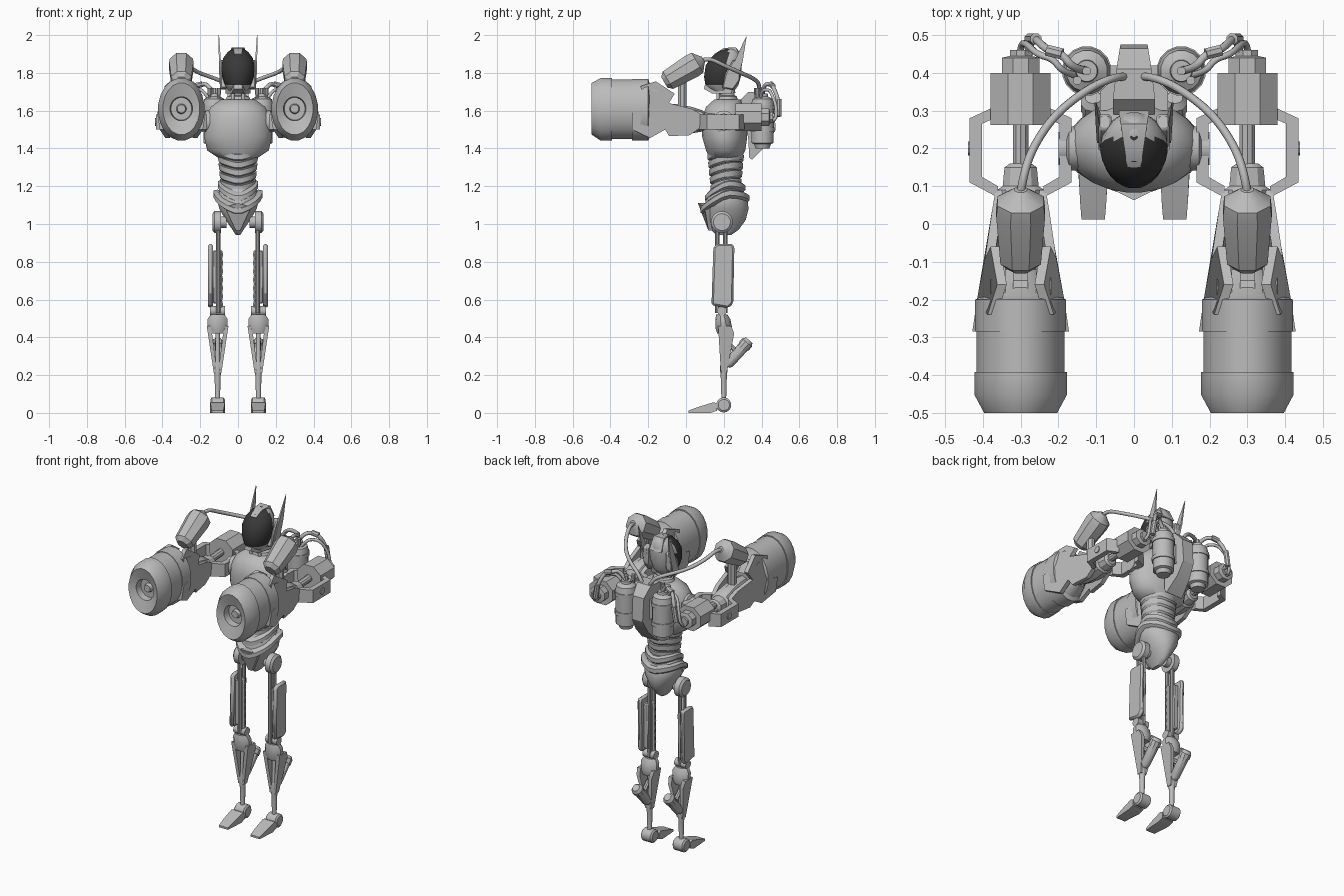
import bpy, bmesh
from math import sin, cos, pi, radians, sqrt
from mathutils import Vector

old = bpy.data.objects.get("Cube")
if old:
    bpy.data.objects.remove(old, do_unlink=True)


def material(name, value):
    mat = bpy.data.materials.new(name)
    mat.use_nodes = True
    colour = (value, value, value, 1)
    mat.diffuse_color = colour
    mat.node_tree.nodes["Principled BSDF"].inputs["Base Color"].default_value = colour
    return mat


GREY = material("light grey metal", 0.5)
DARK = material("dark visor glass", 0.04)


def finish(name, mesh, pair=False, bevel=0, angle=32):
    """Shade the mesh, link it, and add bevel and mirror where wanted."""
    mesh.materials.append(GREY)
    mesh.shade_smooth()
    mesh.set_sharp_from_angle(angle=radians(angle))
    obj = bpy.data.objects.new(name, mesh)
    bpy.context.scene.collection.objects.link(obj)
    if bevel:
        mod = obj.modifiers.new("bevel", "BEVEL")
        mod.width, mod.segments, mod.limit_method = bevel, 1, "ANGLE"
    if pair:
        obj.modifiers.new("mirror", "MIRROR")
    return obj


def skin(name, rings, **options):
    """Join matching rings of points into a capped solid."""
    bm = bmesh.new()
    rows = [[bm.verts.new(p) for p in ring] for ring in rings]
    n = len(rows[0])
    for low, high in zip(rows, rows[1:]):
        for i in range(n):
            j = (i + 1) % n
            bm.faces.new((low[i], low[j], high[j], high[i]))
    bm.faces.new(rows[0])
    bm.faces.new(rows[-1])
    bmesh.ops.recalc_face_normals(bm, faces=bm.faces)
    mesh = bpy.data.meshes.new(name)
    bm.to_mesh(mesh)
    bm.free()
    return finish(name, mesh, **options)


def circle(n):
    return [(cos(2 * pi * (i + .5) / n), sin(2 * pi * (i + .5) / n)) for i in range(n)]


def loft(name, sections, n=20, axis="z", x=0, warp=None, **options):
    """Elliptical sections (position, x radius, other radius, other centre)."""
    rings = []
    for t, rx, rv, c in sections:
        ring = [(x + rx * u, c + rv * v, t) if axis == "z" else (x + rx * u, t, c + rv * v)
                for u, v in circle(n)]
        rings.append([warp(*p) for p in ring] if warp else ring)
    return skin(name, rings, **options)


def turned(name, a, b, profile, n=12, **options):
    """Lathe (fraction, radius) pairs along the line from a to b."""
    a, b = Vector(a), Vector(b)
    q = (b - a).to_track_quat("Z", "Y")
    rings = [[a.lerp(b, t) + q @ Vector((r * u, r * v, 0)) for u, v in circle(n)]
             for t, r in profile]
    return skin(name, rings, **options)


def rod(name, a, b, r, n=10, **options):
    return turned(name, a, b, [(0, r), (1, r)], n, **options)


def prism(name, outline, start, end, axis="x", **options):
    """Extrude an outline; start and end may be rules of the outline point."""
    def ring(level):
        out = []
        for u, v in outline:
            t = level(u, v) if callable(level) else level
            out.append((t, u, v) if axis == "x" else (u, v, t) if axis == "z" else (u, t, v))
        return out
    return skin(name, [ring(start), ring(end)], **options)


def tube(name, points, r):
    """A round hose through the points, with its mirrored twin."""
    curve = bpy.data.curves.new(name, "CURVE")
    curve.dimensions, curve.bevel_depth, curve.bevel_resolution = "3D", r, 2
    spline = curve.splines.new("NURBS")
    spline.points.add(len(points) - 1)
    for p, co in zip(spline.points, points):
        p.co = (*co, 1)
    spline.use_endpoint_u, spline.order_u = True, 3
    helper = bpy.data.objects.new("hose_path", curve)
    bpy.context.scene.collection.objects.link(helper)
    graph = bpy.context.evaluated_depsgraph_get()
    mesh = bpy.data.meshes.new_from_object(helper.evaluated_get(graph))
    bpy.data.objects.remove(helper)
    return finish(name, mesh, pair=True, angle=60)


# Torso: rounded chest, ribbed waist, neck
loft("chest", [(1.34, .09, .08, .21), (1.39, .165, .105, .21), (1.46, .18, .12, .205),
               (1.56, .175, .122, .205), (1.62, .145, .105, .21), (1.66, .09, .07, .22)],
     24, angle=45)
loft("waist_core", [(1.16, .08, .07, .21), (1.4, .095, .075, .21)])
for i in range(5):
    z, grow = 1.19 + i * .042, i * .004
    loft("waist_rib", [(z, .085 + grow, .073 + grow, .212), (z + .008, .093 + grow, .082 + grow, .212),
                       (z + .036, .096 + grow, .084 + grow, .212)],
         warp=lambda x, y, z: (x, y, z + .2 * (y - .21) + .2 * abs(x) - .01))
loft("collar", [(1.64, .075, .06, .22), (1.675, .06, .05, .22), (1.68, .045, .04, .22)], 16)
turned("neck", (0, .23, 1.65), (0, .21, 1.74), [(0, .035), (.4, .035), (.4, .042), (.6, .042), (.6, .033), (1, .033)])
turned("throat_pipe", (.03, .17, 1.64), (.025, .17, 1.72), [(0, .01), (1, .01)], pair=True)

# Head: egg-shaped helmet whose front faces are the visor
head = loft("helmet", [(1.69, .04, .05, .195), (1.73, .066, .085, .19), (1.736, .069, .088, .19),
                       (1.78, .085, .098, .193), (1.84, .089, .096, .2), (1.88, .078, .083, .213),
                       (1.91, .055, .06, .225), (1.928, .03, .035, .235), (1.935, .008, .01, .24)],
            28, angle=50)
head.data.materials.append(DARK)
for face in head.data.polygons:
    if face.center.z > 1.735 and face.center.y < .225:
        face.material_index = 1
prism("crest", [(.155, 1.885), (.15, 1.9), (.2, 1.932), (.265, 1.935), (.3, 1.86), (.27, 1.86)],
      lambda y, z: -.018 - .15 * max(0, y - .15), lambda y, z: .018 + .15 * max(0, y - .15))
prism("ear_guard", [(.19, 1.72), (.25, 1.71), (.285, 1.76), (.29, 1.86), (.25, 1.87), (.21, 1.8)],
      .06, .094, pair=True, bevel=.006)
prism("horn", [(.215, 1.75), (.265, 1.74), (.3, 1.86), (.322, 2), (.265, 1.88)],
      lambda y, z: .082 + (z - 1.74) * .07, lambda y, z: .098 + (z - 1.74) * .025, pair=True)
prism("chin_guard", [(.1, 1.735), (.095, 1.715), (.14, 1.69), (.24, 1.69), (.25, 1.735)],
      lambda y, z: -.02 - .3 * (y - .09), lambda y, z: .02 + .3 * (y - .09))

# Pelvis: pointed bowl with drooping belts
loft("pelvis", [(.942, .012, .04, .2), (.97, .03, .075, .205), (1.02, .065, .105, .212),
                (1.08, .1, .118, .215), (1.14, .115, .11, .215), (1.19, .09, .08, .212)], angle=50)


def droop(x, y, z):
    front = max(0, .215 - y)
    return x, y - front * .15, z - front * .55 + .25 * abs(x)


for name, z, size in (("upper_belt", 1.165, .1), ("lower_belt", 1.11, .122)):
    loft(name, [(z, size * .95, size * .9, .215), (z + .01, size * 1.08, size, .215),
                (z + .035, size * 1.08, size, .215), (z + .045, size * .9, size * .85, .215)],
         warp=droop, angle=40)
prism("loin_plate", [(-.07, 1.09), (0, 1.11), (.07, 1.09), (.012, .965), (-.012, .965)],
      lambda x, z: .07 + (1.09 - z) * .35 + abs(x) * .4, .14, "y")

# Backpack: spine block and two tanks
prism("spine_pack", [(.29, 1.66), (.33, 1.7), (.41, 1.7), (.465, 1.64), (.475, 1.5), (.43, 1.42),
                     (.35, 1.34), (.335, 1.35), (.33, 1.45)],
      lambda y, z: -.056 + .16 * max(0, y - .35), lambda y, z: .056 - .16 * max(0, y - .35))
turned("back_tank", (.125, .405, 1.4), (.125, .405, 1.69),
       [(0, .038), (.08, .045), (.1, .06), (.3, .06), (.3, .066), (.38, .066), (.38, .061), (.7, .061),
        (.7, .066), (.78, .066), (.78, .062), (.9, .055), (.95, .03), (1, .028)], 16, pair=True)
for x, y in ((.1, .37), (.125, .405), (.15, .38)):
    turned("tank_valve", (x, y, 1.65), (x, y, 1.72), [(0, .008), (.5, .008), (.5, .012), (1, .012)], 8, pair=True)
prism("tank_mount", [(.3, 1.5), (.42, 1.5), (.42, 1.62), (.3, 1.62)], .03, .09, pair=True)

# Shoulder drum, link rod and side brackets
AX = .3
loft("shoulder_drum", [(.262, .086, .078, 1.565), (.4, .086, .078, 1.565), (.4, .054, .05, 1.565),
                       (.44, .054, .05, 1.565), (.445, .03, .03, 1.565), (.46, .03, .03, 1.565)],
     8, "y", AX, pair=True)
rod("shoulder_rod", (AX, .1, 1.55), (AX, .27, 1.56), .022, pair=True)
bracket = [(.37, .31), (.435, .28), (.435, .11), (.36, .07), (.36, .1), (.403, .125), (.403, .265), (.37, .28)]
prism("outer_bracket", bracket, 1.5, 1.58, "z", pair=True)
prism("inner_bracket", [(2 * AX - x, y) for x, y in bracket], 1.5, 1.58, "z", pair=True)
turned("shoulder_joint", (.13, .2, 1.54), (.2, .2, 1.54), [(0, .06), (.6, .06), (.7, .045), (1, .045)], 14, pair=True)
rod("bracket_pin", (.43, .2, 1.54), (.44, .2, 1.54), .02, pair=True)

# Forearm and cannon
loft("forearm", [(-.14, .045, .06, 1.57), (-.05, .055, .075, 1.56), (.03, .062, .07, 1.55), (.09, .066, .055, 1.545),
                 (.1, .05, .045, 1.545), (.15, .045, .04, 1.545), (.16, .03, .03, 1.545)], 10, "y", AX, pair=True)
loft("cannon", [(-.44, .03, .03, 1.61), (-.44, .055, .06, 1.61), (-.48, .06, .064, 1.61), (-.5, .098, .138, 1.61),
                (-.452, .124, .167, 1.607), (-.392, .124, .167, 1.607), (-.392, .118, .16, 1.607), (-.285, .118, .16, 1.607),
                (-.285, .122, .165, 1.605), (-.2, .122, .165, 1.605), (-.19, .1, .14, 1.6), (-.12, .06, .08, 1.58)],
     20, "y", AX, pair=True)
turned("muzzle_core", (AX, -.43, 1.61), (AX, -.46, 1.61), [(0, .03), (1, .022)], pair=True)


def sleeve_offset(y, z):
    width = .128 - max(0, y + .27) * .17
    return width * sqrt(max(.1, 1 - ((z - 1.59) / .2) ** 2))


# Jagged side armour hugging the cannon and the forearm
sleeve = [(-.285, 1.5), (-.285, 1.59), (-.2, 1.61), (-.24, 1.73), (-.16, 1.755), (-.06, 1.69), (-.09, 1.64),
          (.03, 1.61), (.09, 1.575), (.09, 1.52), (.02, 1.47), (-.09, 1.465), (-.11, 1.5), (-.19, 1.455)]
for side, name in ((1, "outer_sleeve"), (-1, "inner_sleeve")):
    prism(name, sleeve, lambda y, z: AX + side * sleeve_offset(y, z),
          lambda y, z: AX + side * (sleeve_offset(y, z) - .025), pair=True)
for x in (-.06, 0, .06):
    prism("recoil_block", [(-.2, 1.66), (-.2, 1.72), (-.15, 1.71), (-.11, 1.65)], AX + x - .02, AX + x + .02, pair=True)

# Pods above the forearms and all hoses
turned("arm_pod", (AX, -.115, 1.75), (AX, .08, 1.865),
       [(0, .035), (.1, .058), (.75, .07), (.9, .066), (1, .035), (1.06, .018)], 8, pair=True)
rod("pod_stand", (AX, -.02, 1.58), (AX, -.02, 1.78), .025, 8, pair=True)
tube("pod_hose", [(AX, .08, 1.865), (.295, .12, 1.88), (.27, .2, 1.84), (.21, .29, 1.8),
                  (.12, .36, 1.77), (.05, .39, 1.74), (.025, .39, 1.69)], .011)
hose = [(.28, .44, 1.57), (.275, .49, 1.57), (.26, .49, 1.66), (.23, .46, 1.73),
        (.19, .45, 1.74), (.16, .41, 1.74), (.12, .405, 1.68)]
tube("drum_hose", hose, .011)
tube("second_hose", [(x + .025, y - .012, z - .03) for x, y, z in hose], .009)
for a, b in zip(hose[1:5:2], hose[2:6:2]):
    rod("hose_coupling", a, b, .016, 8, pair=True)

# Legs
LX = .108
turned("hip_joint", (.06, .19, 1.01), (.135, .19, 1.01), [(0, .03), (.4, .03), (.4, .058), (.85, .058), (1, .045)], 18, pair=True)
for y in (.165, .208):
    rod("thigh_rod", (.105, y, .53), (.105, y, 1.0), .012, pair=True)
prism("thigh_shell", [(.145, .88), (.165, .895), (.25, .895), (.256, .87), (.25, .58), (.225, .555), (.135, .57)],
      .132, lambda y, z: .167 - abs(z - .72) * .05, pair=True, bevel=.01)
prism("thigh_frame", [(.16, .86), (.23, .86), (.225, .58), (.16, .58)], .1, .134, pair=True, bevel=.006)
turned("thigh_piston", (.095, .185, .55), (.095, .185, .86),
       [(t / 14, .012 + .006 * (t % 2)) for t in range(15)], 8, pair=True)
rod("knee_axle", (.07, .19, .54), (.148, .19, .54), .026, 12, pair=True)
loft("knee_block", [(.42, .045, .035, .2), (.45, .056, .044, .2), (.495, .056, .04, .195), (.52, .04, .03, .19)],
     10, x=LX, pair=True)
shin = [(.17, .46), (.24, .46), (.255, .42), (.215, .21), (.185, .21)]
for side, name in ((1, "outer_shin"), (-1, "inner_shin")):
    prism(name, shin, lambda y, z: LX + side * (.02 + .15 * (z - .21)),
          lambda y, z: LX + side * (.002 + .13 * (z - .21)), pair=True)
turned("shin_bone", (LX, .2, .03), (LX, .2, .45), [(0, .018), (.1, .013), (.4, .017), (.5, .022), (.6, .012), (1, .012)], pair=True)
turned("calf_thruster", (LX, .215, .25), (LX, .335, .385),
       [(0, .018), (.1, .028), (.75, .03), (.75, .034), (.9, .034), (1, .022)], 10, pair=True)
rod("thruster_arm", (LX, .21, .38), (LX, .27, .32), .014, 8, pair=True)

# Feet
turned("ankle_disc", (.07, .2, .042), (.146, .2, .042), [(0, .03), (.1, .04), (.9, .04), (1, .03)], 14, pair=True)
for side in (1, -1):
    prism("toe_half", [(.012, 0), (.012, .012), (.06, .03), (.145, .056), (.165, .05), (.165, .012), (.13, 0)],
          LX, lambda y, z: LX + side * (.03 + min(.009, y * .08)), pair=True)
prism("foot_link", [(.15, .02), (.15, .045), (.2, .06), (.2, .015)], .085, .13, pair=True)
